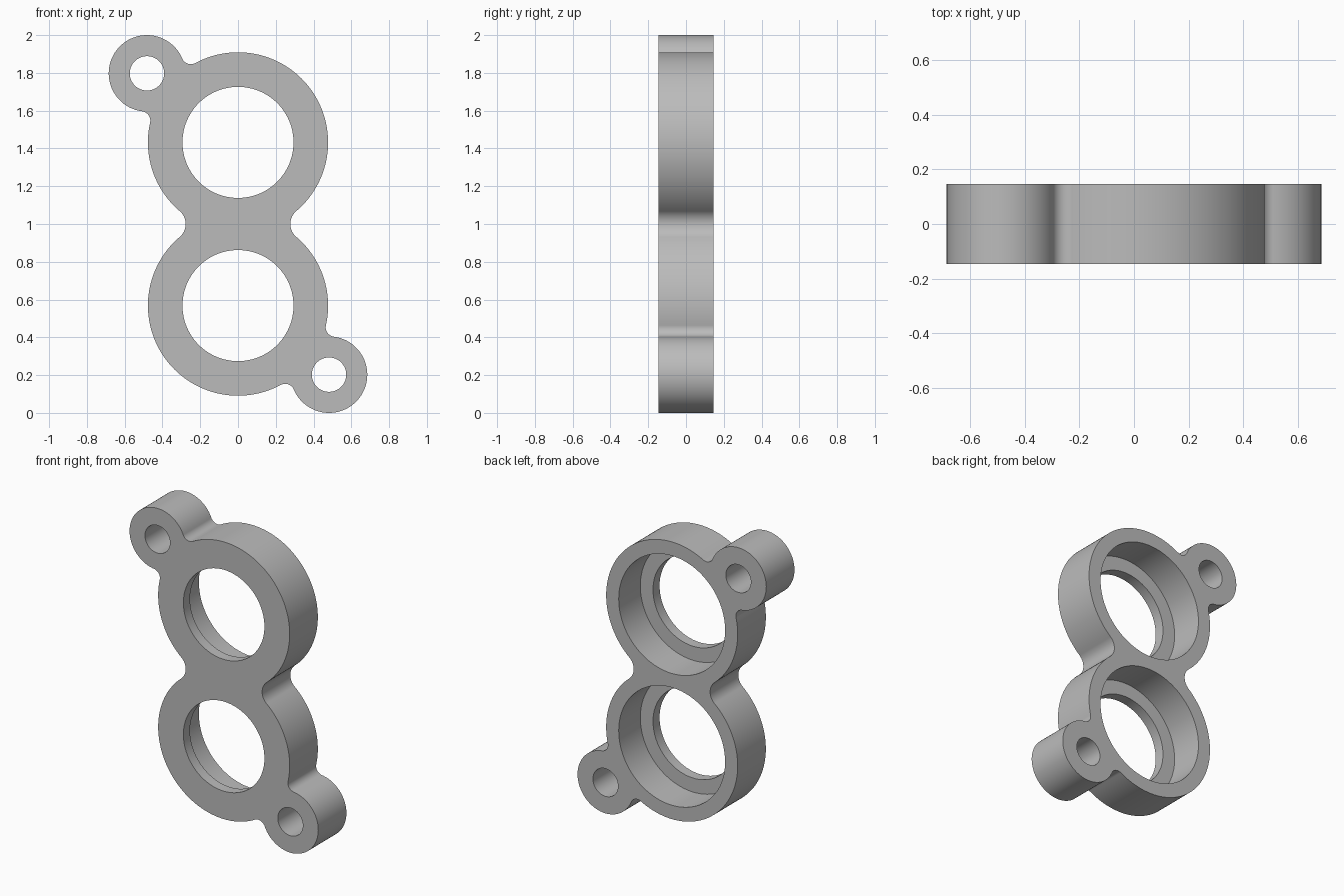
import bpy, bmesh
from math import pi, atan2, cos, sin, ceil, sqrt
from mathutils import Vector

if "Cube" in bpy.data.objects:
    bpy.data.objects.remove(bpy.data.objects["Cube"])

HALF = 0.146                      # half thickness
MID = Vector((0, 1))              # centre of rotational symmetry (x, z)
RING, RING_R = Vector((0, 0.432)), 0.477
LUG, LUG_R = Vector((-0.482, 0.7975)), 0.2025
BORE_R, HOLE_R, BOLT_R = 0.386, 0.294, 0.091
LIP = 0.068                       # thickness left in front of each bore

grey = bpy.data.materials.new("plain grey")
grey.use_nodes = True
colour = (0.5, 0.5, 0.5, 1)
grey.diffuse_color = colour
grey.node_tree.nodes["Principled BSDF"].inputs["Base Color"].default_value = colour


def fillet(c1, r1, c2, r2, f, side):
    """Centre of a fillet of radius f touching two circles from outside."""
    d = c2 - c1
    along = (d.length_squared + (r1 + f) ** 2 - (r2 + f) ** 2) / (2 * d.length)
    out = sqrt((r1 + f) ** 2 - along ** 2)
    u = d.normalized()
    return c1 + u * along + Vector((-u.y, u.x)) * out * side


def arc(prev, cur, nxt):
    """Points of the arc on cur between its tangent points with its neighbours."""
    c, r, turn = cur
    a, b = prev[0] - c, nxt[0] - c
    start = atan2(a.y, a.x)
    sweep = turn * ((turn * (atan2(b.y, b.x) - start)) % (2 * pi))
    n = max(8, ceil(abs(sweep) / (2 * pi) * 128))
    return [c + r * Vector((cos(start + sweep * i / n), sin(start + sweep * i / n)))
            for i in range(n)]


def prism(name, points, y0, y1):
    bm = bmesh.new()
    face = bm.faces.new([bm.verts.new((p.x, y0, p.y)) for p in points])
    moved = bmesh.ops.extrude_face_region(bm, geom=[face])["geom"]
    bmesh.ops.translate(bm, vec=(0, y1 - y0, 0),
                        verts=[v for v in moved if isinstance(v, bmesh.types.BMVert)])
    bmesh.ops.recalc_face_normals(bm, faces=bm.faces)
    mesh = bpy.data.meshes.new(name)
    bm.to_mesh(mesh)
    bm.free()
    mesh.materials.append(grey)
    ob = bpy.data.objects.new(name, mesh)
    bpy.context.collection.objects.link(ob)
    return ob


# Outline: half the chain of tangent arcs, then the same turned by 180 degrees
WAIST_F, LUG_F = 0.09, 0.05
waist = fillet(RING, RING_R, -RING, RING_R, WAIST_F, -1)
half = [
    (waist, WAIST_F, 1),
    (RING, RING_R, -1),
    (fillet(RING, RING_R, LUG, LUG_R, LUG_F, 1), LUG_F, 1),
    (LUG, LUG_R, -1),
    (fillet(RING, RING_R, LUG, LUG_R, LUG_F, -1), LUG_F, 1),
    (RING, RING_R, -1),
]
chain = half + [(-c, r, t) for c, r, t in half]
outline = []
for i, circle in enumerate(chain):
    outline += arc(chain[i - 1], circle, chain[(i + 1) % len(chain)])
plate = prism("double_ring_bracket", [p + MID for p in outline], -HALF, HALF)

# Round cuts: through holes, wide bores from the back and bolt holes
bpy.context.view_layer.objects.active = plate
plate.select_set(True)
for s in (1, -1):
    for centre, radius, front in ((RING, BORE_R, LIP - HALF),
                                  (RING, HOLE_R, -1), (LUG, BOLT_R, -1)):
        n = 96
        circle = [MID + s * centre + radius * Vector((cos(2 * pi * i / n), sin(2 * pi * i / n)))
                  for i in range(n)]
        cutter = prism("hole_cutter", circle, front, 1)
        cutter.hide_render = True
        cut = plate.modifiers.new("hole", "BOOLEAN")
        cut.operation = "DIFFERENCE"
        cut.solver = "EXACT"
        cut.object = cutter
        bpy.ops.object.modifier_apply(modifier=cut.name)
        bpy.data.objects.remove(cutter)

bpy.ops.object.shade_smooth_by_angle(angle=0.6)
